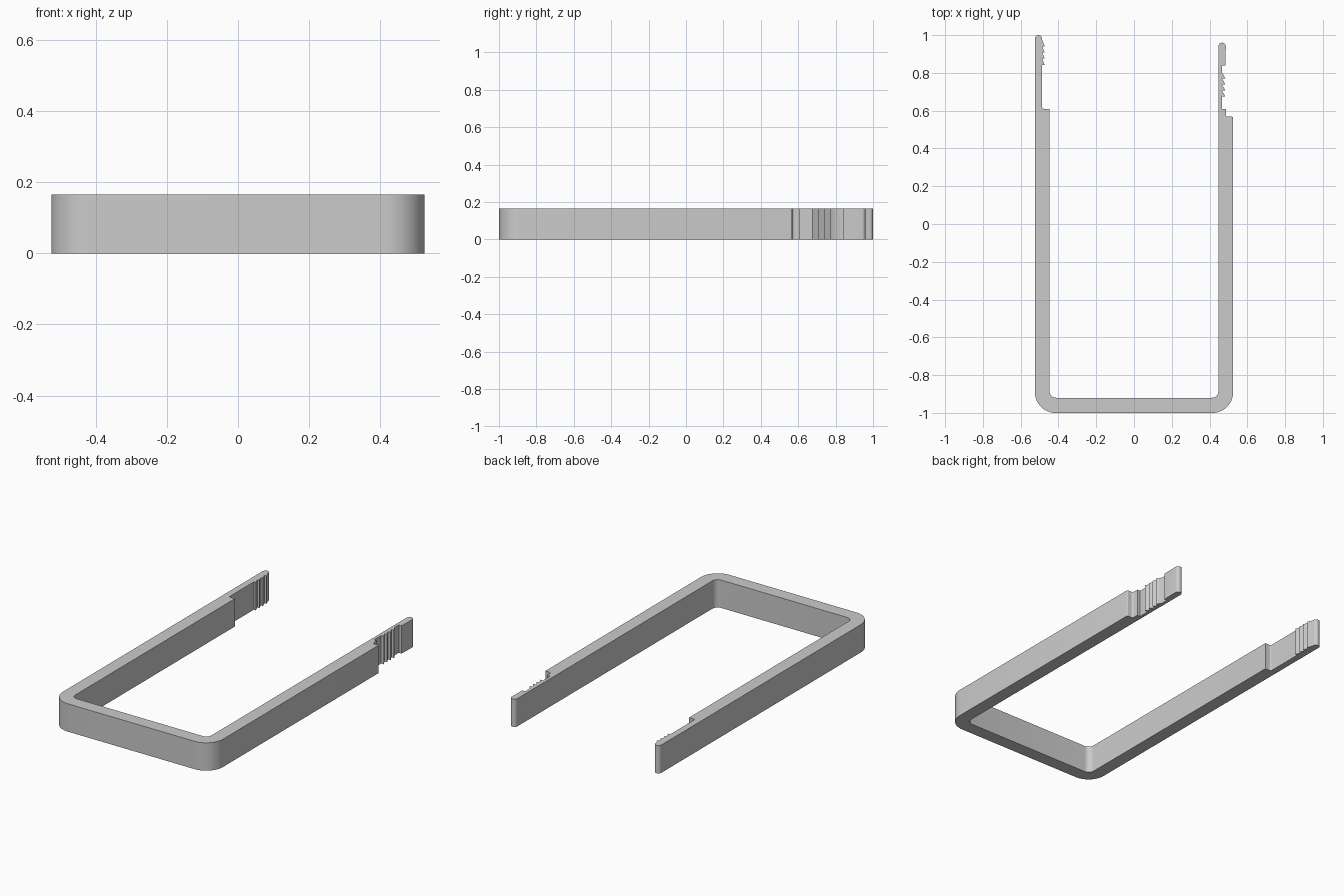
import bpy
import bmesh
from math import cos, sin, radians

cube = bpy.data.objects.get("Cube")
if cube:
    bpy.data.objects.remove(cube, do_unlink=True)

HEIGHT = 0.165
OUT, IN = 0.525, 0.447       # arm outer and inner faces
TIP = 0.486                  # thinned end of each arm
FRONT, WALL = -1.0, 0.08


def arc(cx, cy, r, start, end, steps=8):
    """Points along a circular arc, in degrees."""
    angles = [radians(start + (end - start) * i / steps) for i in range(steps + 1)]
    return [(cx + r * cos(a), cy + r * sin(a)) for a in angles]


def teeth(low, pitch, count, root, crest):
    """Ratchet teeth going up: flat underside, sloped upper side."""
    points = []
    for i in range(count):
        y = low + i * pitch
        points += [(root, y), (crest, y)]
    return points + [(root, low + count * pitch)]


# Outer front corners
R = 0.11
outline = arc(-OUT + R, FRONT + R, R, 180, 270, 14)
outline += arc(OUT - R, FRONT + R, R, 270, 360, 14)

# Left arm: outer step, toothed pocket, rounded tip
f = 0.012
outline += arc(OUT - 0.006, 0.562, 0.006, 0, 90, 4)
outline += arc(TIP + f, 0.568 + f, f, 270, 180, 5)
outline += [(TIP, 0.608), (0.466, 0.608)]
outline += teeth(0.674, 0.032, 4, 0.466, 0.484)
outline += [(0.466, 0.84), (TIP - 0.002, 0.84)]
r = (TIP - IN) / 2
outline += arc(TIP - r, 0.96 - r, r, 0, 180, 10)

# Inner front corners
q = 0.035
outline += arc(IN - q, FRONT + WALL + q, q, 0, -90)
outline += arc(-IN + q, FRONT + WALL + q, q, 270, 180)

# Right arm: inner step, teeth, rounded tip
outline += [(-IN, 0.61)]
outline += arc(-TIP + 0.008, 0.618, 0.008, 270, 180, 4)
outline += teeth(0.842, 0.033, 4, -TIP, -0.473)
r = (OUT - TIP) / 2
outline += arc(-TIP - r, 1 - r, r, 0, 180, 10)

# Extrude the outline into the clip
bm = bmesh.new()
face = bm.faces.new([bm.verts.new((x, y, 0)) for x, y in outline])
extruded = bmesh.ops.extrude_face_region(bm, geom=[face])["geom"]
top = [v for v in extruded if isinstance(v, bmesh.types.BMVert)]
bmesh.ops.translate(bm, verts=top, vec=(0, 0, HEIGHT))
bmesh.ops.remove_doubles(bm, verts=bm.verts, dist=0.0001)
bmesh.ops.recalc_face_normals(bm, faces=bm.faces)
mesh = bpy.data.meshes.new("ratchet_clip")
bm.to_mesh(mesh)
bm.free()

clip = bpy.data.objects.new("ratchet_clip", mesh)
bpy.context.collection.objects.link(clip)

# Plain grey plastic
grey = bpy.data.materials.new("light_grey")
grey.use_nodes = True
colour = (0.6, 0.6, 0.6, 1)
grey.diffuse_color = colour
grey.node_tree.nodes["Principled BSDF"].inputs["Base Color"].default_value = colour
mesh.materials.append(grey)

bpy.ops.object.select_all(action="DESELECT")
clip.select_set(True)
bpy.context.view_layer.objects.active = clip
bpy.ops.object.shade_smooth_by_angle(angle=radians(30))
